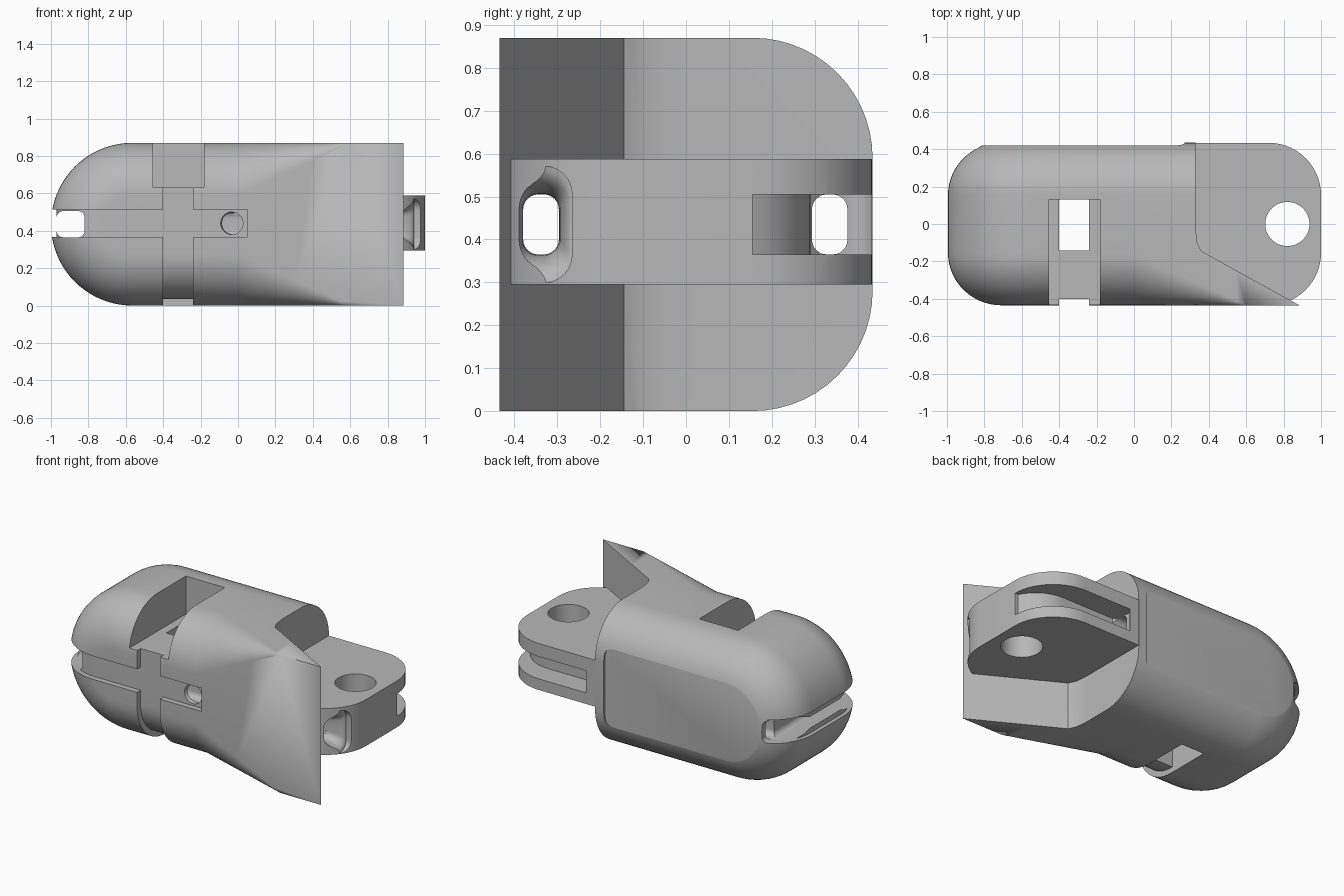
import bpy, bmesh, math
from mathutils import Vector

if "Cube" in bpy.data.objects:
    bpy.data.objects.remove(bpy.data.objects["Cube"])

H = 0.435       # half height and half depth of the body
R = 0.28        # fillet radius along the body
TIP = H - 1     # centre of the rounded tip

grey = bpy.data.materials.new("plain grey")
grey.use_nodes = True
grey.diffuse_color = (0.48, 0.48, 0.48, 1)
grey.node_tree.nodes["Principled BSDF"].inputs["Base Color"].default_value = grey.diffuse_color


def finish(name, bm):
    bmesh.ops.recalc_face_normals(bm, faces=bm.faces)
    mesh = bpy.data.meshes.new(name)
    bm.to_mesh(mesh)
    bm.free()
    mesh.materials.append(grey)
    obj = bpy.data.objects.new(name, mesh)
    bpy.context.collection.objects.link(obj)
    return obj


def loft(name, loops):
    bm = bmesh.new()
    rings = [[bm.verts.new(p) for p in loop] for loop in loops]
    for a, b in zip(rings, rings[1:]):
        for i in range(len(a)):
            j = (i + 1) % len(a)
            bm.faces.new((a[i], a[j], b[j], b[i]))
    bm.faces.new(rings[0])
    bm.faces.new(rings[-1])
    bmesh.ops.remove_doubles(bm, verts=bm.verts, dist=1e-5)
    return finish(name, bm)


def prism(name, points, lo, hi, axis="z"):
    place = {"z": lambda a, b, t: (a, b, t),
             "y": lambda a, b, t: (a, t, b),
             "x": lambda a, b, t: (t, a, b)}[axis]
    return loft(name, [[place(a, b, t) for a, b in points] for t in (lo, hi)])


def box(name, x, y, z):
    return prism(name, [(x[0], y[0]), (x[1], y[0]), (x[1], y[1]), (x[0], y[1])], *z)


def arc(cx, cy, r, start, end, n=14):
    angles = [math.radians(start + (end - start) * i / n) for i in range(n + 1)]
    return [(cx + r * math.cos(a), cy + r * math.sin(a)) for a in angles]


def rounded(cx, cy, w, h, r, n=6):
    pts = []
    for sx, sy, a in ((1, 1, 0), (-1, 1, 90), (-1, -1, 180), (1, -1, 270)):
        pts += arc(cx + sx * (w / 2 - r), cy + sy * (h / 2 - r), r, a, a + 90, n)
    return pts


def combine(target, tool, operation="DIFFERENCE"):
    tool.hide_render = True
    mod = target.modifiers.new("cut", "BOOLEAN")
    mod.operation, mod.solver, mod.object = operation, "EXACT", tool
    bpy.context.view_layer.objects.active = target
    bpy.ops.object.modifier_apply(modifier=mod.name)
    bpy.data.objects.remove(tool)


# Body: rounded tip, whose front fillet shrinks to a square edge at the joint end
def front_radius(x):
    return R * max(0, min(1, (0.6 - x) / 0.6))


def body_loop(side, angle):
    s, c = math.sin(angle), math.cos(angle)
    stations = [0.92] + [0.6 - 0.05 * i for i in range(13)] + [-0.25]

    def point(x, up):
        r = front_radius(x) if side < 0 else R
        return (x, side * (H - r * (1 - c)), H + up * (H - r * (1 - s)))

    y = side * (H - R * (1 - c))
    tip = [(x, y, z) for x, z in arc(TIP, H, H - R * (1 - s), 270, 90, 40)]
    return ([point(x, -1) for x in stations] + tip
            + [point(x, 1) for x in reversed(stations)])


steps = [math.pi / 2 * i / 14 for i in range(15)]
body = loft("finger_segment", [body_loop(-1, a) for a in steps]
            + [body_loop(1, a) for a in reversed(steps)])

# Joint end: square shoulder and slanted guard
combine(body, prism("end_cutter", [
    (0.33, 0.7), (0.33, -0.03), (0.338, -0.1), (0.36, -0.145),
    (0.885, -H), (1.2, -0.609), (1.2, 0.7)], -0.1, 1))

# Recessed panel on the back
panel = rounded(-0.31, H, 1.16, 0.49, 0.05)
combine(body, prism("panel_cutter", panel, 0.42, 0.6, "y"))

# Hinge tongue
tongue = ([(0.3, 0.434), (0.3, -0.1), (0.37, -0.17), (0.72, -0.364)]
          + arc(0.72, -0.154, R, -80, 0) + arc(0.72, 0.154, R, 0, 90))
combine(body, prism("tongue", tongue, 0.295, 0.588), "UNION")
combine(body, prism("pin_hole", arc(0.82, 0, 0.118, 0, 354, 59), 0.1, 0.8))

# Tendon groove around the back of the tongue
combine(body, prism("tongue_groove", [(1.1, 0.155), (1, 0.155)]
        + arc(0.76, 0.05, 0.24, 26, 90, 10)
        + [(0.4, 0.29), (0.38, 0.31), (0.37, 0.38)]
        + arc(0.42, 0.39, 0.05, 180, 120, 4) + [(0.395, 0.6), (1.1, 0.6)], 0.365, 0.505))

# Lengthwise tendon tunnels, the cross tunnel in the tip and the flared mouth
for y in (-0.338, 0.335):
    combine(body, prism("tunnel", rounded(y, H, 0.083, 0.14, 0.035), -1.2, 1.2, "x"))
combine(body, prism("tip_tunnel", rounded(-0.895, H, 0.15, 0.14, 0.035), -0.7, 0.7, "y"))
mouth = []
for i in range(9):
    t = math.pi / 2 * i / 8
    f = 1 - math.cos(t)
    ring = rounded(-0.338 - 0.025 * f, H, 0.085 + 0.11 * f, 0.142 + 0.13 * f, 0.036 + 0.03 * f)
    mouth.append([(0.82 + 0.12 * math.sin(t), y, z) for y, z in ring])
mouth.append([(1.1, y, z) for _, y, z in mouth[-1]])
combine(body, loft("flared_mouth", mouth))

# Shallow groove along the front and around the tip
combine(body, prism("side_groove", [(0.05, -0.6), (0.05, -0.4)]
        + arc(-0.725, -0.155, 0.245, 270, 180) + arc(-0.725, 0.155, 0.245, 180, 120, 10)
        + [(-0.85, 0.6), (-1.2, 0.6), (-1.2, -0.6)], 0.367, 0.513))

# Upper pocket, strap hole and strap groove
combine(body, box("pocket", (-0.455, -0.183), (-0.7, 0.13), (0.63, 1)))
combine(body, box("strap_hole", (-0.4, -0.24), (-0.143, 0.13), (-0.2, 0.9)))
combine(body, prism("strap_groove", [(-0.6, 0.7), (-0.4, 0.7)]
        + arc(-0.155, 0.28, 0.245, 180, 270)
        + [(-0.135, 0.035), (-0.135, -0.1), (-0.6, -0.1)], -0.4, -0.24, "x"))

# Small tendon exit on the front, slanting inward
entry = [[(-0.068 + k * 0.07 + a, -0.5 + k * 0.2, b)
          for a, b in arc(0, 0.44, 0.06, 0, 350, 35)] for k in (0, 1)]
combine(body, loft("tendon_exit", entry))

# Smooth curves with sharp cut edges
bpy.ops.object.select_all(action="DESELECT")
body.select_set(True)
bpy.context.view_layer.objects.active = body
bpy.ops.object.shade_smooth_by_angle(angle=math.radians(28))
